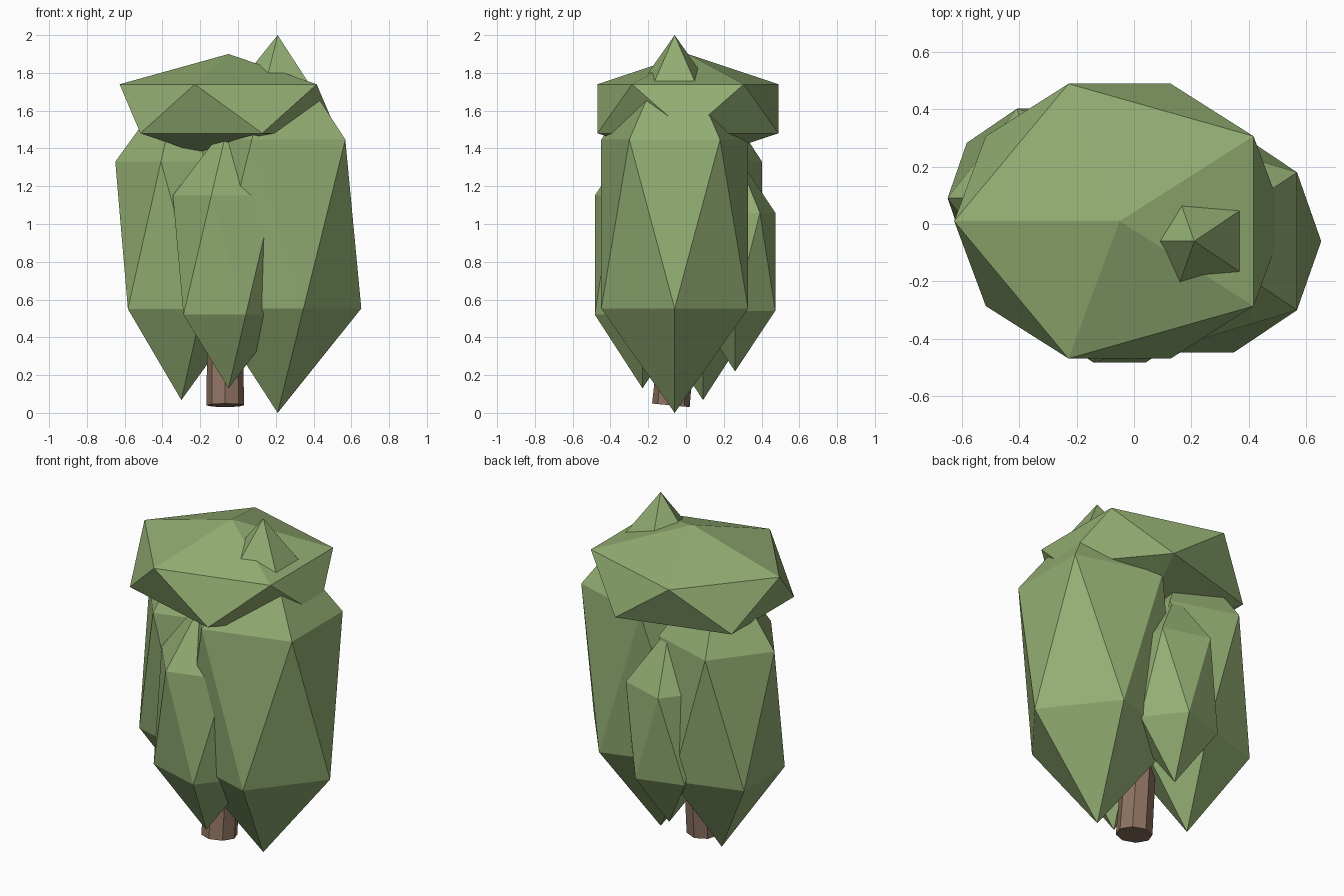
import bpy
from math import pi
from mathutils import Vector

if "Cube" in bpy.data.objects:
    bpy.data.objects.remove(bpy.data.objects["Cube"])


def material(name, rgb):
    m = bpy.data.materials.new(name)
    m.diffuse_color = (*rgb, 1)
    m.use_nodes = True
    m.node_tree.nodes["Principled BSDF"].inputs["Base Color"].default_value = m.diffuse_color
    return m


leaf = material("leaf_green", (0.29, 0.42, 0.17))
bark = material("bark_brown", (0.27, 0.17, 0.12))

# Foliage clumps: stretched icosahedra, (name, centre, radii)
clumps = [
    ("crown_cap", (-0.05, 0.01, 1.61), (0.645, 0.563, 0.29)),
    ("right_foliage", (0.21, -0.06, 1.0), (0.495, 0.457, 1.0)),
    ("left_foliage", (-0.30, 0.09, 0.94), (0.391, 0.367, 0.872)),
    ("front_foliage", (-0.05, -0.23, 0.835), (0.33, 0.297, 0.705)),
    ("back_foliage", (-0.07, 0.26, 0.80), (0.27, 0.25, 0.58)),
]
for name, centre, radii in clumps:
    bpy.ops.mesh.primitive_ico_sphere_add(subdivisions=1, radius=1, location=centre,
                                          rotation=(0, 0, pi))
    ob = bpy.context.object
    ob.name = name
    ob.scale = radii
    ob.data.materials.append(leaf)

# Trunk: eight-sided, leaning slightly back
base, top = Vector((-0.068, -0.08, 0.04)), Vector((-0.068, 0.04, 1.3))
axis = top - base
bpy.ops.mesh.primitive_cone_add(vertices=8, radius1=0.1, radius2=0.08, depth=axis.length,
                                location=(base + top) / 2,
                                rotation=axis.to_track_quat('Z', 'Y').to_euler())
trunk = bpy.context.object
trunk.name = "trunk"
trunk.data.materials.append(bark)
